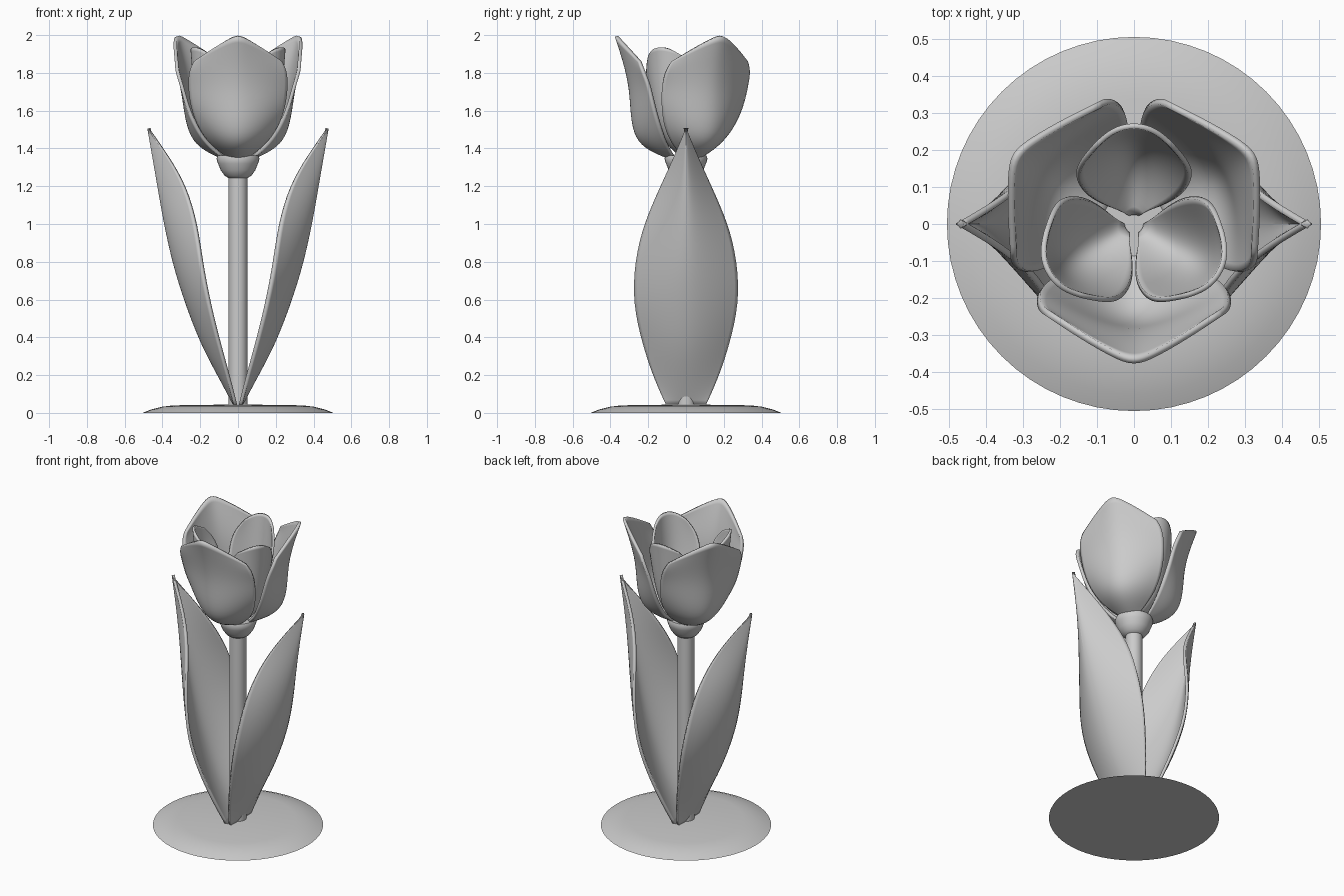
import bpy, bmesh, math
from mathutils import Matrix

cube = bpy.data.objects.get("Cube")
if cube:
    bpy.data.objects.remove(cube, do_unlink=True)

# One plain grey for the whole plant
grey = bpy.data.materials.new("plain_grey")
grey.use_nodes = True
colour = (0.6, 0.6, 0.6, 1)
grey.diffuse_color = colour
grey.node_tree.nodes["Principled BSDF"].inputs["Base Color"].default_value = colour


def finish(name, bm):
    """Turn a bmesh into a smooth-shaded grey object."""
    bmesh.ops.recalc_face_normals(bm, faces=bm.faces)
    mesh = bpy.data.meshes.new(name)
    bm.to_mesh(mesh)
    bm.free()
    mesh.materials.append(grey)
    obj = bpy.data.objects.new(name, mesh)
    bpy.context.collection.objects.link(obj)
    bpy.ops.object.select_all(action='DESELECT')
    obj.select_set(True)
    bpy.context.view_layer.objects.active = obj
    bpy.ops.object.shade_smooth_by_angle(angle=math.radians(40))
    return obj


def lathe(name, profile, sides):
    """Spin a (radius, height) profile around z."""
    bm = bmesh.new()
    verts = [bm.verts.new((r, 0, z)) for r, z in profile]
    edges = [bm.edges.new(pair) for pair in zip(verts, verts[1:])]
    bmesh.ops.spin(bm, geom=verts + edges, cent=(0, 0, 0), axis=(0, 0, 1),
                   angle=math.tau, steps=sides)
    bmesh.ops.remove_doubles(bm, verts=bm.verts, dist=0.0005)
    return finish(name, bm)


def blade(name, rows, angle, fold, rim_fold, thickness, columns=8):
    """Curved sheet pointing along angle.
    Each row: midrib reach, midrib z, edge reach, edge z, half width.
    fold sets the cross-section: 1 is a V, 2 is a round cup."""
    bm = bmesh.new()
    grid = []
    for i, (mid_r, mid_z, edge_r, edge_z, half) in enumerate(rows):
        power = fold + (rim_fold - fold) * (i / (len(rows) - 1)) ** 2
        line = []
        for j in range(columns + 1):
            t = 2 * j / columns - 1
            k = abs(t) ** power
            line.append(bm.verts.new((mid_r + (edge_r - mid_r) * k, half * t,
                                      mid_z + (edge_z - mid_z) * k)))
        grid.append(line)
    for low, high in zip(grid, grid[1:]):
        for j in range(columns):
            bm.faces.new((low[j], low[j + 1], high[j + 1], high[j]))
    bm.transform(Matrix.Rotation(math.radians(angle), 4, 'Z'))
    obj = finish(name, bm)
    # Make the outer side the front so thickness grows inwards
    mesh = obj.data
    middle = mesh.polygons[len(mesh.polygons) // 2]
    if middle.normal.x * middle.center.x + middle.normal.y * middle.center.y < 0:
        mesh.flip_normals()
    smooth = obj.modifiers.new("smooth", 'SUBSURF')
    smooth.levels = smooth.render_levels = 2
    smooth.boundary_smooth = 'PRESERVE_CORNERS'
    solid = obj.modifiers.new("thickness", 'SOLIDIFY')
    solid.thickness = thickness
    solid.offset = -1
    # Keep the sharp-edge shading after the thickness
    for modifier in list(obj.modifiers):
        if modifier.type == 'NODES':
            obj.modifiers.move(obj.modifiers.find(modifier.name), len(obj.modifiers) - 1)
    return obj


# Ground disc, stem and the cup under the flower
lathe("base_disc", [(0, 0), (0.505, 0), (0.46, 0.018), (0.40, 0.033),
                    (0.34, 0.04), (0, 0.045)], 64)
lathe("stem", [(0, 0.02), (0.05, 0.02), (0.05, 1.26), (0, 1.26)], 32)
lathe("flower_cup", [(0, 1.235), (0.04, 1.237), (0.07, 1.255), (0.092, 1.285),
                     (0.106, 1.32), (0.114, 1.345), (0.108, 1.362), (0, 1.362)], 32)

# Leaves on both sides of the stem
leaf_rows = [
    (0.02, 0.03, 0.02, 0.03, 0.10),
    (0.10, 0.18, 0.055, 0.18, 0.17),
    (0.20, 0.36, 0.105, 0.36, 0.23),
    (0.285, 0.58, 0.16, 0.58, 0.282),
    (0.35, 0.78, 0.20, 0.80, 0.272),
    (0.40, 1.00, 0.225, 1.00, 0.225),
    (0.435, 1.20, 0.28, 1.20, 0.135),
    (0.46, 1.36, 0.375, 1.36, 0.062),
    (0.48, 1.505, 0.48, 1.505, 0.002),
]
blade("left_leaf", leaf_rows, 0, 1.8, 1.0, 0.018)
blade("right_leaf", leaf_rows, 180, 1.8, 1.0, 0.018)

# Pointed outer petals and rounded inner petals, three of each
outer_rows = [
    (0.08, 1.34, 0.07, 1.35, 0.055),
    (0.20, 1.385, 0.11, 1.42, 0.15),
    (0.275, 1.45, 0.14, 1.51, 0.215),
    (0.298, 1.57, 0.175, 1.62, 0.252),
    (0.303, 1.72, 0.20, 1.73, 0.265),
    (0.34, 1.87, 0.235, 1.81, 0.26),
    (0.385, 2.00, 0.25, 1.86, 0.235),
]
inner_rows = [
    (0.03, 1.355, 0.03, 1.355, 0.02),
    (0.12, 1.39, 0.05, 1.42, 0.08),
    (0.20, 1.46, 0.075, 1.52, 0.125),
    (0.24, 1.58, 0.105, 1.63, 0.15),
    (0.255, 1.74, 0.14, 1.75, 0.16),
    (0.265, 1.86, 0.175, 1.83, 0.145),
    (0.272, 1.935, 0.22, 1.89, 0.105),
]
for i, place in enumerate(("front", "back_left", "back_right")):
    blade(place + "_outer_petal", outer_rows, -90 + 120 * i, 1.9, 1.2, 0.018)
for i, place in enumerate(("back", "front_right", "front_left")):
    blade(place + "_inner_petal", inner_rows, 90 + 120 * i, 2.0, 2.2, 0.014)
